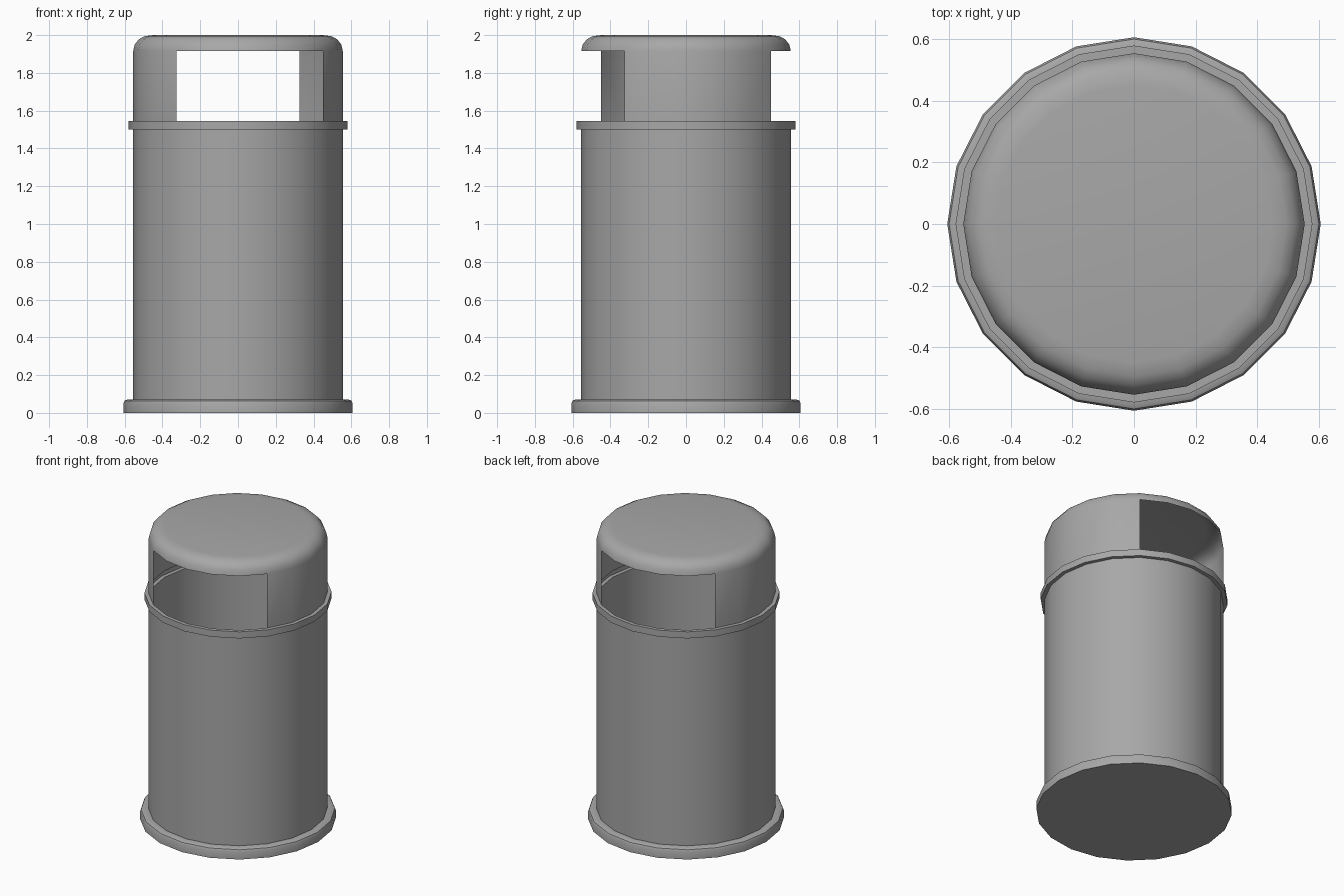
import bpy, bmesh, math

SIDES = 20
BODY_R = 0.555
RING_R = 0.58
BASE_R = 0.607
RING_LOW, RING_TOP, LID_LOW = 1.5, 1.545, 1.915

cube = bpy.data.objects.get("Cube")
if cube:
    bpy.data.objects.remove(cube, do_unlink=True)

grey = bpy.data.materials.new("grey metal")
grey.use_nodes = True
grey.diffuse_color = (0.39, 0.39, 0.39, 1)
grey.node_tree.nodes["Principled BSDF"].inputs["Base Color"].default_value = grey.diffuse_color


def revolve(name, profile, cap_bottom=False, cap_top=False, is_open=None):
    """Thin shell turned from (radius, height) points; is_open(row, side) leaves gaps."""
    bm = bmesh.new()
    rows = []
    for r, z in profile:
        angles = [math.tau * k / SIDES for k in range(SIDES)]
        rows.append([bm.verts.new((r * math.cos(a), r * math.sin(a), z)) for a in angles])
    for i in range(len(rows) - 1):
        low, high = rows[i], rows[i + 1]
        for k in range(SIDES):
            if is_open and is_open(i, k):
                continue
            n = (k + 1) % SIDES
            bm.faces.new((low[k], low[n], high[n], high[k]))
    if cap_bottom:
        bm.faces.new(rows[0][::-1])
    if cap_top:
        bm.faces.new(rows[-1])
    mesh = bpy.data.meshes.new(name)
    bm.to_mesh(mesh)
    bm.free()
    mesh.materials.append(grey)
    obj = bpy.data.objects.new(name, mesh)
    bpy.context.collection.objects.link(obj)
    bpy.ops.object.select_all(action="DESELECT")
    obj.select_set(True)
    bpy.context.view_layer.objects.active = obj
    bpy.ops.object.shade_smooth_by_angle(angle=math.radians(35))
    return obj


# Foot with a rounded upper edge
revolve("base", [(BASE_R, 0), (BASE_R, 0.05), (0.601, 0.064), (0.588, 0.07), (BODY_R, 0.07)],
        cap_bottom=True)

# Open container wall
revolve("body", [(BODY_R, 0.07), (BODY_R, RING_LOW)])

# Raised collar, hollow on the inside
revolve("collar", [(BODY_R, RING_LOW), (RING_R, RING_LOW), (RING_R, RING_TOP), (BODY_R, RING_TOP)])

# Hood: two wall panels with two opposite openings, under a hollow rounded lid
lid_profile = [(BODY_R, LID_LOW), (0.547, 1.95), (0.525, 1.978), (0.495, 1.994), (0.45, 2.0)]
revolve("hood", [(BODY_R, RING_TOP)] + lid_profile, cap_top=True,
        is_open=lambda row, side: row == 0 and 3 <= side % 10 <= 7)
